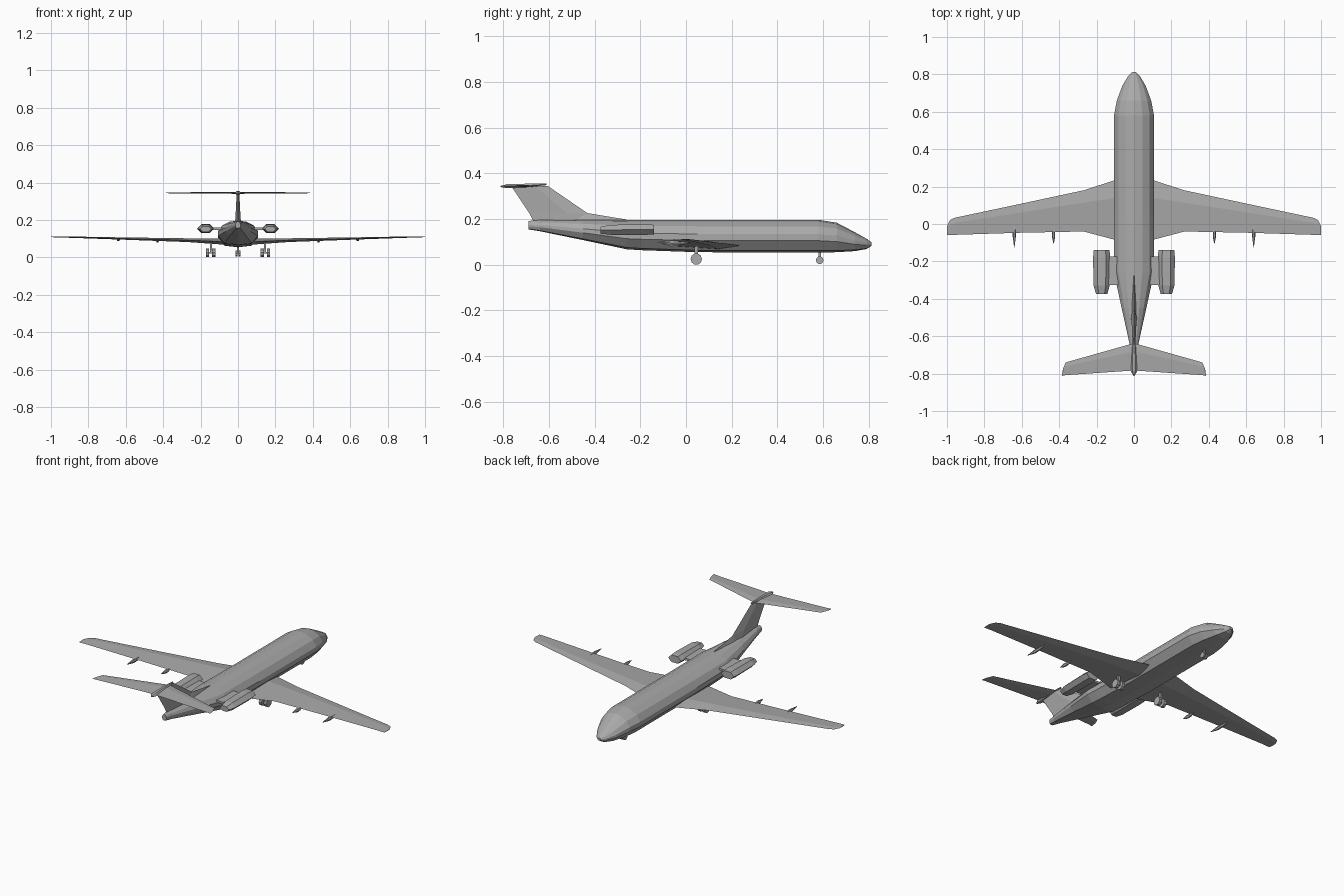
import bpy, bmesh
from math import pi, cos, sin
from mathutils import Matrix

if "Cube" in bpy.data.objects:
    bpy.data.objects.remove(bpy.data.objects["Cube"])

grey = bpy.data.materials.new("airframe_grey")
grey.use_nodes = True
COLOUR = (0.4, 0.4, 0.4, 1)
grey.diffuse_color = COLOUR
grey.node_tree.nodes["Principled BSDF"].inputs["Base Color"].default_value = COLOUR


def finish(name, bm):
    bmesh.ops.recalc_face_normals(bm, faces=bm.faces)
    mesh = bpy.data.meshes.new(name)
    bm.to_mesh(mesh)
    bm.free()
    mesh.materials.append(grey)
    obj = bpy.data.objects.new(name, mesh)
    bpy.context.collection.objects.link(obj)
    return obj


def loft(name, rings):
    """Skin a row of equal-length rings and cap both ends."""
    bm = bmesh.new()
    rows = [[bm.verts.new(p) for p in ring] for ring in rings]
    n = len(rows[0])
    for a, b in zip(rows, rows[1:]):
        for i in range(n):
            j = (i + 1) % n
            bm.faces.new((a[i], a[j], b[j], b[i]))
    bm.faces.new(rows[0])
    bm.faces.new(rows[-1])
    return finish(name, bm)


def mirrored(make, name, *args):
    """Make the left part, then a reflected right part."""
    for side, sign in (("left", 1), ("right", -1)):
        obj = make(side + "_" + name, *args)
        if sign < 0:
            obj.data.transform(Matrix.Scale(-1, 4, (1, 0, 0)))
            obj.data.flip_normals()


def surface(name, stations):
    """Lifting surface from (x, leading y, trailing y, z, thickness)."""
    return loft(name, [[(x, lead, z), (x, lead * .7 + trail * .3, z + t / 2),
                        (x, trail, z), (x, lead * .7 + trail * .3, z - t / 2)]
                       for x, lead, trail, z, t in stations])


def pod(name, x, stations, sides=6):
    """Faceted body along y from (y, z, half width, half height)."""
    return loft(name, [[(x + w * cos(2 * pi * i / sides), y, z + h * sin(2 * pi * i / sides))
                        for i in range(sides)] for y, z, w, h in stations])


def wheel(name, x, y, z, radius, width):
    bm = bmesh.new()
    bmesh.ops.create_cone(bm, cap_ends=True, segments=10, radius1=radius, radius2=radius,
                          depth=width, matrix=Matrix.Translation((x, y, z)) @ Matrix.Rotation(pi / 2, 4, 'Y'))
    return finish(name, bm)


def block(name, x, y, z, sx, sy, sz):
    bm = bmesh.new()
    bmesh.ops.create_cube(bm, size=1, matrix=Matrix.Translation((x, y, z)) @ Matrix.Diagonal((sx, sy, sz, 1)))
    return finish(name, bm)


# Fuselage: one half section, scaled along the length (y, bottom, top, half width)
half = [(0, 1), (.42, .95), (.78, .8), (1, .56), (1, .36), (.68, .06), (0, 0)]
section = half + [(-x, z) for x, z in half[-2:0:-1]]
hull = [(-.69, .155, .192, .014), (-.64, .147, .196, .024), (-.45, .108, .197, .066),
        (-.26, .068, .197, .107), (-.2, .064, .197, .107), (.05, .055, .197, .107),
        (.58, .054, .197, .107), (.66, .055, .184, .092), (.74, .06, .142, .062),
        (.79, .069, .114, .032), (.812, .083, .099, .01)]
loft("fuselage", [[(w * x, y, b + (t - b) * z) for x, z in section] for y, b, t, w in hull])

# Wings with a kinked root and rounded tips
mirrored(surface, "wing", [(0, .25, -.09, .082, .032), (.1, .235, -.085, .085, .03),
                           (.27, .18, -.04, .092, .02), (.62, .105, -.047, .101, .012),
                           (.96, .033, -.058, .11, .006), (.985, .02, -.06, .11, .005),
                           (1, -.01, -.058, .11, .003)])

# Flap track fairings
for label, x, y0, y1, z in (("inner", .43, -.105, -.01, .093), ("outer", .64, -.125, .03, .099)):
    mirrored(pod, label + "_flap_fairing", x,
             [(y0, z, .001, .001), (y0 * .6 + y1 * .4, z - .003, .009, .011),
              (y0 * .3 + y1 * .7, z - .003, .008, .009), (y1, z, .001, .001)])

# Rear engines and pylons
mirrored(pod, "engine", .173, [(-.375, .151, .03, .017), (-.33, .153, .043, .025),
                               (-.18, .154, .046, .027), (-.14, .154, .042, .024)])
mirrored(block, "engine_pylon", .105, -.25, .153, .08, .15, .012)

# Fin: dorsal fillet and swept blade, a tapered diamond at each height
fin = [(.185, -.41, -.665, .016), (.225, -.43, -.685, .013), (.345, -.605, -.765, .007)]
loft("fin", [[(0, a, z), (w, a * .65 + b * .35, z), (0, b, z), (-w, a * .65 + b * .35, z)]
             for z, a, b, w in fin])
loft("dorsal_fillet", [[(-w, y, .185), (w, y, .185), (0, y, top)]
                       for y, top, w in ((-.26, .198, .004), (-.43, .226, .014), (-.54, .226, .012))])

# High tailplane and its bullet
mirrored(surface, "tailplane", [(0, -.637, -.783, .345, .01), (.365, -.74, -.808, .345, .005),
                                (.38, -.775, -.811, .345, .003), (.385, -.808, -.812, .345, .002)])
pod("tail_bullet", 0, [(-.812, .342, .003, .002), (-.785, .344, .018, .01),
                       (-.7, .347, .014, .009), (-.61, .352, .004, .004)])

# Main landing gear
mirrored(block, "main_gear_strut", .145, .045, .057, .012, .014, .07)
mirrored(block, "main_gear_axle", .145, .045, .025, .04, .01, .01)
for label, x in (("inner", .13), ("outer", .163)):
    mirrored(wheel, label + "_main_wheel", x, .045, .025, .025, .018)

# Nose landing gear
block("nose_gear_strut", 0, .585, .045, .009, .012, .05)
mirrored(wheel, "nose_wheel", .009, .585, .02, .017, .011)
